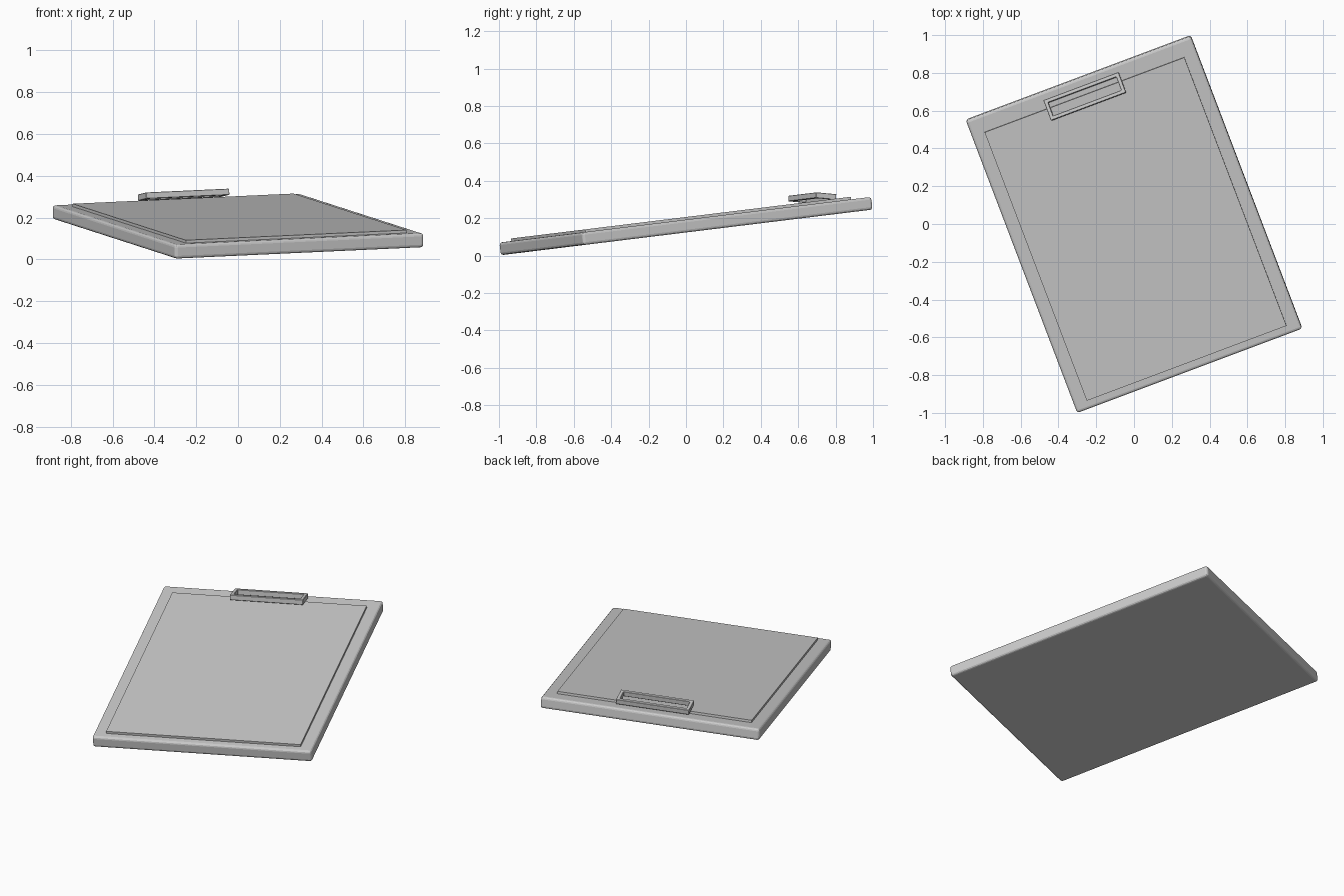
import bpy, bmesh, math
from mathutils import Matrix, Vector

if "Cube" in bpy.data.objects:
    bpy.data.objects.remove(bpy.data.objects["Cube"])

# Whole clipboard is turned about z, then tilted about x
POSE = (Matrix.Translation((0, 0, 0.158))
        @ Matrix.Rotation(math.radians(7.0), 4, 'X')
        @ Matrix.Rotation(math.radians(20.7), 4, 'Z'))


def add_object(name, bm, local):
    mesh = bpy.data.meshes.new(name)
    bmesh.ops.recalc_face_normals(bm, faces=bm.faces)
    bm.to_mesh(mesh)
    bm.free()
    ob = bpy.data.objects.new(name, mesh)
    bpy.context.collection.objects.link(ob)
    ob.matrix_world = POSE @ local
    return ob


def box(name, size, centre):
    bm = bmesh.new()
    bmesh.ops.create_cube(bm, size=1)
    bmesh.ops.scale(bm, vec=Vector(size), verts=bm.verts)
    return add_object(name, bm, Matrix.Translation(centre))


def frame(name, width, depth, height, wall, local):
    # Open rectangular ring: four rings of corners joined by quads
    bm = bmesh.new()
    rings = []
    for inset, z in ((0, -1), (0, 1), (wall, 1), (wall, -1)):
        x, y = width / 2 - inset, depth / 2 - inset
        rings.append([bm.verts.new((sx * x, sy * y, z * height / 2))
                      for sx, sy in ((-1, -1), (1, -1), (1, 1), (-1, 1))])
    for r in range(4):
        a, b = rings[r], rings[(r + 1) % 4]
        for i in range(4):
            j = (i + 1) % 4
            bm.faces.new((a[i], a[j], b[j], b[i]))
    return add_object(name, bm, local)


def bevel(ob, width, segments):
    mod = ob.modifiers.new("soft_edges", 'BEVEL')
    mod.width = width
    mod.segments = segments


# Backing board with softened edges
board = box("board", (1.273, 1.668, 0.068), (0, 0, 0))
bevel(board, 0.014, 3)

# Paper stack lying on the board
box("paper", (1.13, 1.53, 0.016), (0, -0.023, 0.040))

# Hollow clip, tipped back over the top edge of the paper
clip_pose = (Matrix.Translation((0, 0.736, 0.068))
             @ Matrix.Rotation(math.radians(-11.5), 4, 'X'))
clip = frame("clip", 0.425, 0.115, 0.03, 0.02, clip_pose)
bevel(clip, 0.002, 1)
